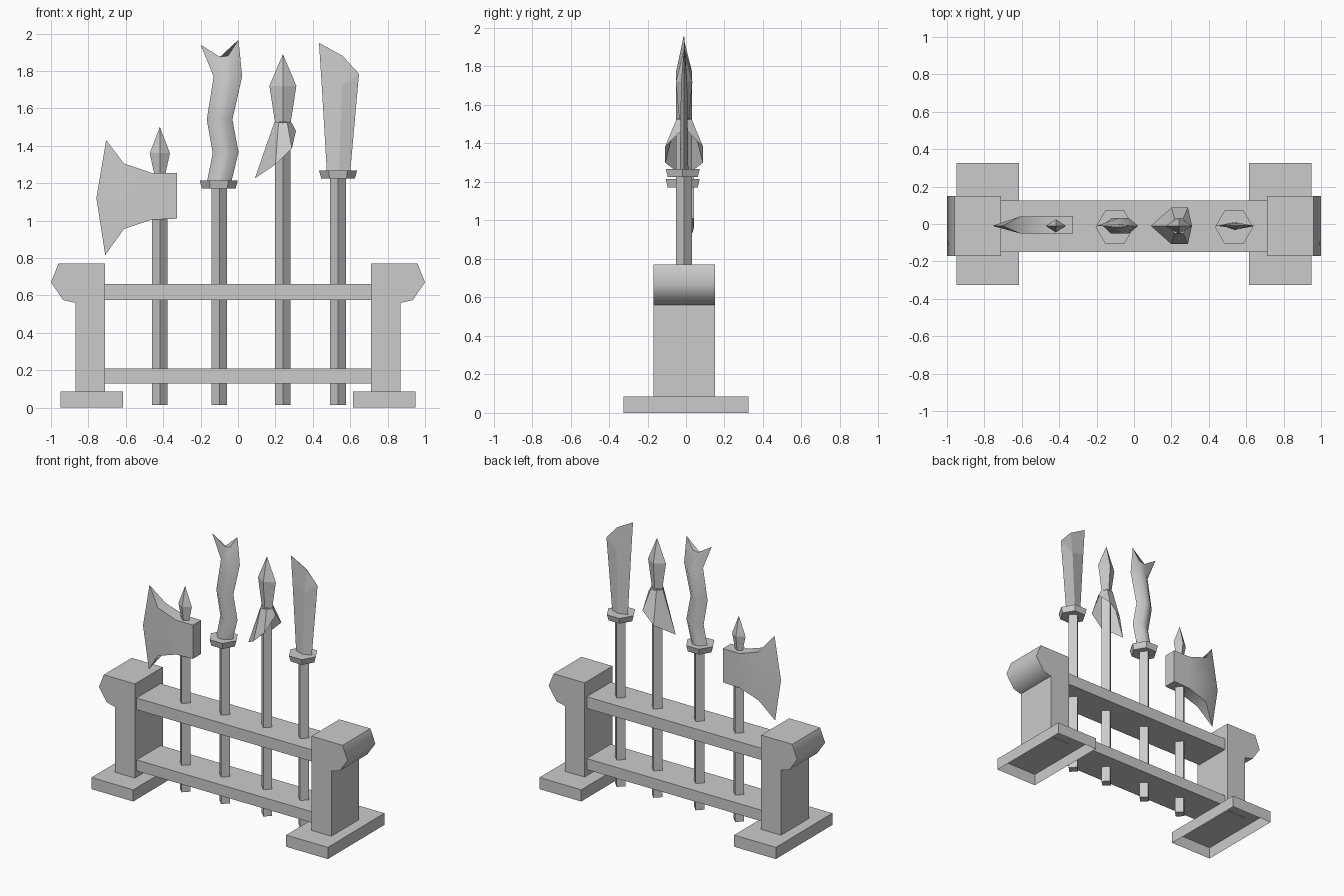
import bpy, bmesh, math
from mathutils import Vector

old = bpy.data.objects.get("Cube")
if old:
    bpy.data.objects.remove(old, do_unlink=True)

grey = bpy.data.materials.new("plain grey")
grey.use_nodes = True
COLOUR = (0.6, 0.6, 0.6, 1)
grey.diffuse_color = COLOUR
grey.node_tree.nodes["Principled BSDF"].inputs["Base Color"].default_value = COLOUR
CY = -0.01  # depth of the weapon row


def finish(name, bm, smooth=0):
    bmesh.ops.remove_doubles(bm, verts=bm.verts, dist=0.0005)
    bmesh.ops.recalc_face_normals(bm, faces=bm.faces)
    mesh = bpy.data.meshes.new(name)
    bm.to_mesh(mesh)
    bm.free()
    mesh.materials.append(grey)
    obj = bpy.data.objects.new(name, mesh)
    bpy.context.collection.objects.link(obj)
    if smooth:
        bpy.ops.object.select_all(action='DESELECT')
        obj.select_set(True)
        bpy.context.view_layer.objects.active = obj
        bpy.ops.object.shade_smooth_by_angle(angle=math.radians(smooth))
    return obj


def loft(name, rings, smooth=0, caps=(True, True)):
    """Skin a list of equally long rings of points."""
    bm = bmesh.new()
    rows = [[bm.verts.new(p) for p in ring] for ring in rings]
    n = len(rows[0])
    for a, b in zip(rows, rows[1:]):
        for i in range(n):
            j = (i + 1) % n
            bm.faces.new((a[i], a[j], b[j], b[i]))
    for row, cap in zip((rows[0], rows[-1]), caps):
        if cap:
            bm.faces.new(row)
    return finish(name, bm, smooth)


def box(name, x, y, z, open_bottom=False):
    rings = [[(x[0], y[0], h), (x[1], y[0], h), (x[1], y[1], h), (x[0], y[1], h)] for h in z]
    return loft(name, rings, caps=(not open_bottom, True))


def turned(name, x, levels, sides, depth=1.0, y=CY):
    """Stack of regular rings: levels are (radius, height)."""
    angles = [math.tau * i / sides for i in range(sides)]
    rings = [[(x + r * math.cos(a), y + depth * r * math.sin(a), z) for a in angles]
             for r, z in levels]
    return loft(name, rings)


def section(points, half):
    """Ring from a line of (x, z) points, its inner points pushed out both ways."""
    front = [(x, CY - half, z) for x, z in points]
    back = [(x, CY + half, z) for x, z in points[1:-1]]
    front[0] = (points[0][0], CY, points[0][1])
    front[-1] = (points[-1][0], CY, points[-1][1])
    return front + back[::-1]


# rack: end posts with overhanging caps, hollow feet, two rails
for s, side in ((-1, "right"), (1, "left")):
    profile = [(0.71, 0.08), (0.87, 0.08), (0.87, 0.56), (0.935, 0.575),
               (1.0, 0.67), (0.96, 0.77), (0.71, 0.77)]
    loft(side + "_post", [[(s * x, y, z) for x, z in profile] for y in (-0.17, 0.15)], 60)
    box(side + "_foot", sorted((s * 0.615, s * 0.95)), (-0.325, 0.325), (0, 0.085), True)
box("lower_rail", (-0.71, 0.71), (-0.15, 0.125), (0.13, 0.21))
box("upper_rail", (-0.71, 0.71), (-0.15, 0.125), (0.575, 0.66))

# shafts
AXE, WAVY, SPEAR, CLEAVER = -0.418, -0.1, 0.24, 0.535
for name, x, top in (("axe", AXE, 1.1), ("wavy_sword", WAVY, 1.18),
                     ("spear", SPEAR, 1.53), ("cleaver", CLEAVER, 1.24)):
    turned(name + "_shaft", x, [(0.042, 0.015), (0.042, top)], 4)

# hexagonal guards
turned("wavy_sword_guard", WAVY - 0.003, [(0.09, 1.17), (0.102, 1.215)], 6, y=-0.017)
turned("cleaver_guard", CLEAVER, [(0.09, 1.225), (0.102, 1.268)], 6, y=-0.017)

# axe head, lofted from the poll to the sharp edge
axe_rows = [(-0.325, 1.255, 1.01, 0.047), (-0.46, 1.255, 1.005, 0.047),
            (-0.61, 1.305, 0.955, 0.045)]
axe_rings = []
for x, top, low, half in axe_rows:
    heights = (top, (top + low) / 2, low)
    axe_rings.append([(x, CY + 0.005 - half, z) for z in heights]
                     + [(x, CY + 0.005 + half, z) for z in reversed(heights)])
edge = [(-0.705, CY, 1.43), (-0.757, CY, 1.12), (-0.71, CY, 0.815)]
# the cutting edge is closed by merging its doubled points
loft("axe_head", axe_rings + [edge + edge[::-1]], 50, caps=(True, False))
turned("axe_spike", AXE, [(0.03, 1.25), (0.054, 1.36), (0.0001, 1.5)], 4, 0.65)

# wavy forked blade
waves = [((-0.165, 1.21), (-0.035, 1.21)), ((-0.135, 1.36), (0.003, 1.365)),
         ((-0.167, 1.54), (-0.03, 1.54)), ((-0.13, 1.77), (0.022, 1.77))]
rings = []
for a, b in waves:
    a, b = Vector(a), Vector(b)
    rings.append(section([tuple(a.lerp(b, t)) for t in (0, 0.33, 0.67, 1)], 0.042))
rings.append(section([(-0.2, 1.94), (-0.096, 1.875), (-0.053, 1.88), (0.003, 1.967)], 0.006))
loft("wavy_sword_blade", rings, 65)

# cleaver blade with a faint central ridge
loft("cleaver_blade", [
    section([(0.475, 1.26), (0.54, 1.26), (0.6, 1.26)], 0.022),
    section([(0.446, 1.75), (0.555, 1.72), (0.647, 1.785)], 0.016),
    section([(0.433, 1.95), (0.56, 1.88), (0.647, 1.785)], 0.002)])

# spear point and flared collar
turned("spear_point", SPEAR, [(0.042, 1.525), (0.072, 1.72), (0.0001, 1.89)], 4, 0.6)
collar = [(0.31, 0, 1.48), (0.288, 0.098, 1.385), (0.2, 0.098, 1.3),
          (0.09, 0, 1.225), (0.2, -0.098, 1.3), (0.288, -0.098, 1.385)]
neck = [(SPEAR + 0.046 * math.cos(math.tau * i / 6),
         CY + 0.046 * math.sin(math.tau * i / 6), 1.525) for i in range(6)]
loft("spear_collar", [[(x, CY + y, z) for x, y, z in collar], neck], caps=(False, True))
